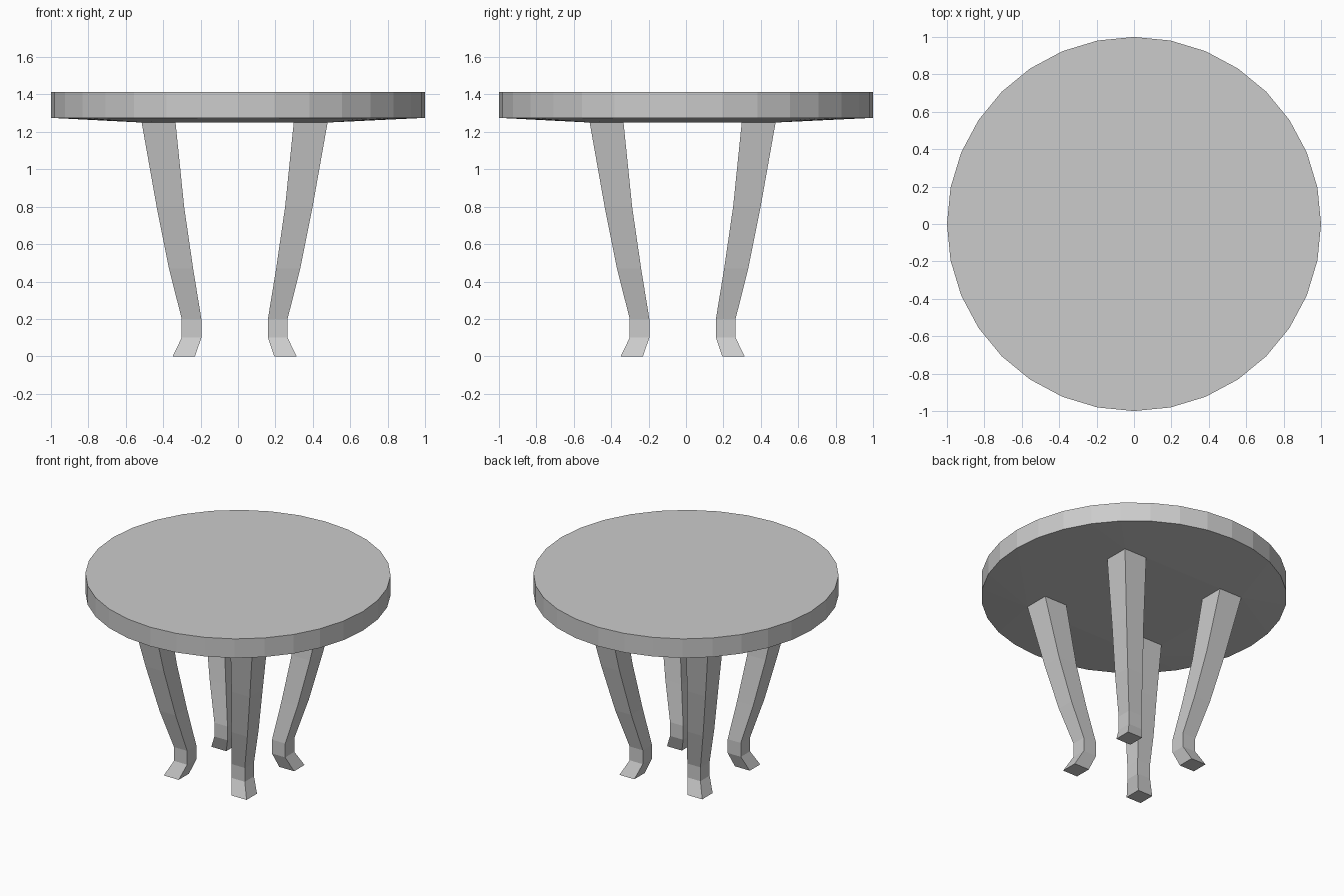
import bpy, bmesh, math

if "Cube" in bpy.data.objects:
    bpy.data.objects.remove(bpy.data.objects["Cube"])

# The leg group sits slightly off the centre of the top
OFFSET = -0.018
# Leg profile: (height, inner edge, outer edge), the same in x and y
LEG = [(0.0, 0.212, 0.331), (0.1, 0.178, 0.283), (0.2, 0.178, 0.283),
       (0.47, 0.222, 0.351), (0.8, 0.27, 0.417), (1.25, 0.316, 0.497)]


def finish(bm, name):
    bmesh.ops.recalc_face_normals(bm, faces=bm.faces)
    mesh = bpy.data.meshes.new(name)
    bm.to_mesh(mesh)
    bm.free()
    obj = bpy.data.objects.new(name, mesh)
    bpy.context.collection.objects.link(obj)
    return obj


# Round top: 32-sided slab whose underside slopes down to the leg square
bm = bmesh.new()
for z in (1.275, 1.413):
    for i in range(32):
        a = math.tau * i / 32
        bm.verts.new((math.cos(a), math.sin(a), z))
r = LEG[-1][2]
for sx in (-1, 1):
    for sy in (-1, 1):
        bm.verts.new((sx * r + OFFSET, sy * r + OFFSET, 1.25))
bmesh.ops.convex_hull(bm, input=bm.verts)
bmesh.ops.dissolve_limit(bm, angle_limit=math.radians(0.1),
                         verts=bm.verts, edges=bm.edges)
finish(bm, "table_top")

# Curved legs: square sections lofted upward, mirrored to all four corners
bm = bmesh.new()
rings = [[bm.verts.new((x, y, z)) for x, y in ((a, a), (b, a), (b, b), (a, b))]
         for z, a, b in LEG]
for lo, hi in zip(rings, rings[1:]):
    for i in range(4):
        j = (i + 1) % 4
        bm.faces.new((lo[i], lo[j], hi[j], hi[i]))
bm.faces.new(rings[0][::-1])
bm.faces.new(rings[-1])
legs = finish(bm, "legs")
legs.location = (OFFSET, OFFSET, 0)
mirror = legs.modifiers.new("four_corners", 'MIRROR')
mirror.use_axis = (True, True, False)
mirror.use_mirror_merge = False
